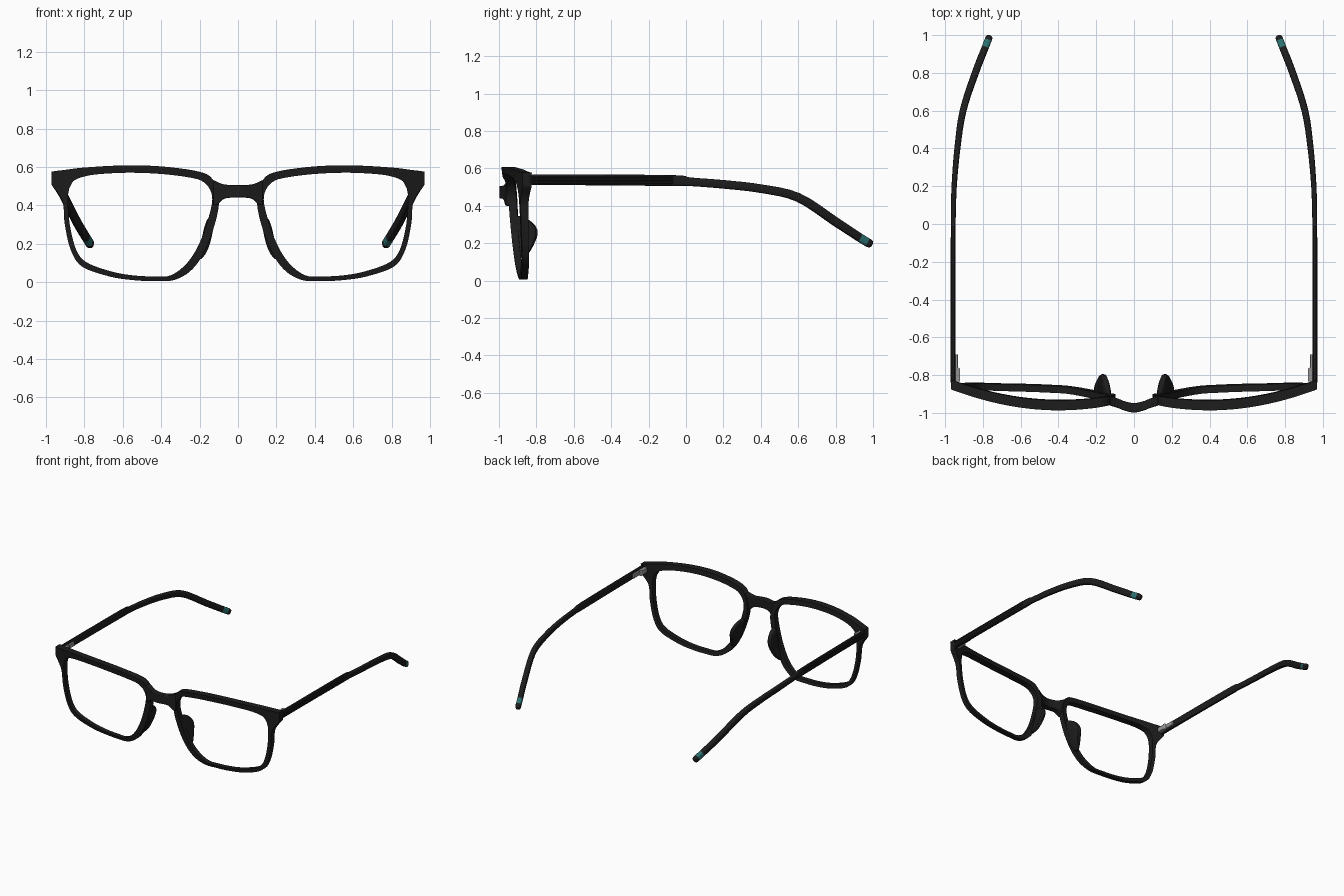
import bpy, bmesh
from math import cos, sin, pi, copysign
from mathutils import Vector

if "Cube" in bpy.data.objects:
    bpy.data.objects.remove(bpy.data.objects["Cube"])


def material(name, color):
    m = bpy.data.materials.new(name)
    m.use_nodes = True
    m.diffuse_color = (*color, 1)
    m.node_tree.nodes["Principled BSDF"].inputs["Base Color"].default_value = (*color, 1)
    return m


BLACK = material("matte black", (0.012, 0.012, 0.012))
TEAL = material("teal", (0.025, 0.16, 0.16))
GREY = material("hinge grey", (0.3, 0.3, 0.3))


def spline(rows, per, closed=False):
    """Catmull-Rom resampling of rows of any length."""
    pts = [Vector(r) for r in rows]
    n = len(pts)
    pick = (lambda i: pts[i % n]) if closed else (lambda i: pts[max(0, min(n - 1, i))])
    out = []
    for i in range(n if closed else n - 1):
        a, b, c, d = (pick(i + k) for k in (-1, 0, 1, 2))
        for s in range(per):
            t = s / per
            out.append(0.5 * (2 * b + (c - a) * t + (2 * a - 5 * b + 4 * c - d) * t ** 2
                              + (3 * b - a - 3 * c + d) * t ** 3))
    return out if closed else out + [pts[-1]]


def loft(name, rings, mats, closed=False, mirror=True, bevel=0, band=None):
    """Skin a list of rings; faces whose ring index lies in band take the second material."""
    bm = bmesh.new()
    vs = [[bm.verts.new(p) for p in ring] for ring in rings]
    n, k = len(vs), len(vs[0])
    for i in range(n if closed else n - 1):
        a, b = vs[i], vs[(i + 1) % n]
        for j in range(k):
            f = bm.faces.new((a[j], a[(j + 1) % k], b[(j + 1) % k], b[j]))
            f.material_index = int(band is not None and i in band)
    if not closed:
        bm.faces.new(vs[0][::-1])
        bm.faces.new(vs[-1])
    bmesh.ops.recalc_face_normals(bm, faces=bm.faces)
    me = bpy.data.meshes.new(name)
    bm.to_mesh(me)
    bm.free()
    ob = bpy.data.objects.new(name, me)
    bpy.context.collection.objects.link(ob)
    for m in mats:
        me.materials.append(m)
    bpy.ops.object.select_all(action='DESELECT')
    ob.select_set(True)
    bpy.context.view_layer.objects.active = ob
    bpy.ops.object.shade_smooth_by_angle(angle=0.7)
    if bevel:
        mod = ob.modifiers.new("soft edges", 'BEVEL')
        mod.width, mod.segments, mod.angle_limit = bevel, 2, 0.9
    if mirror:
        ob.modifiers.new("mirror", 'MIRROR')


def box(name, lo, hi, mat):
    rings = [[(x, y, z) for x, z in ((lo[0], lo[2]), (hi[0], lo[2]), (hi[0], hi[2]), (lo[0], hi[2]))]
             for y in (lo[1], hi[1])]
    loft(name, rings, [mat], bevel=0.002)


def front_y(x, z):
    """Wrapped and tilted surface the rims follow."""
    t = max(z, 0) / 0.58
    t = t ** 0.75
    top = -0.958 + 0.31 * (x - 0.38) ** 2
    return top * t + (-0.89 + 0.055 * x) * (1 - t)


# Rims: inner x, inner z, outer x, outer z around one lens opening
outline = [
    (.18, .522, .13, .532), (.27, .548, .2, .575), (.42, .565, .4, .603), (.58, .57, .6, .608),
    (.73, .562, .8, .597), (.81, .548, .9, .585), (.852, .53, .97, .576), (.862, .52, .97, .572),
    (.877, .492, .97, .51), (.88, .482, .968, .502), (.886, .43, .914, .42), (.876, .3, .902, .3),
    (.843, .17, .87, .165), (.788, .103, .81, .08), (.66, .056, .67, .03), (.55, .036, .55, .011),
    (.44, .03, .44, .006), (.35, .036, .33, .012), (.265, .1, .235, .07), (.2, .205, .165, .18),
    (.152, .34, .113, .33), (.135, .45, .1, .44)]
rings = []
for ix, iz, ox, oz in spline(outline, 5, closed=True):
    ox = min(ox, 0.97)
    h = 0.018 + 0.008 * (oz / 0.6) ** 2
    yi, yo = front_y(ix, iz), front_y(ox, oz)
    rings.append([(ix, yi - h, iz), (ox, yo - h, oz), (ox, yo + h, oz), (ix, yi + h, iz)])
loft("rims", rings, [BLACK], closed=True, bevel=0.005)

# Bridge: x, y, bottom z, top z
half = [(0, -.972, .44, .507), (.05, -.962, .439, .507), (.08, -.95, .43, .511),
        (.105, -.942, .405, .521), (.128, -.936, .4, .533)]
stations = [(-x, y, b, t) for x, y, b, t in half[:0:-1]] + half
rings = [[(x, y - .026, b), (x, y + .024, b), (x, y + .024, t), (x, y - .026, t)]
         for x, y, b, t in spline(stations, 4)]
loft("bridge", rings, [BLACK], mirror=False, bevel=0.006)

# Temples: x, y, z, half width, half height, with a coloured band near the tip
path = [(.957, -.86, .54, .012, .029), (.957, -.5, .539, .012, .029), (.957, -.06, .535, .012, .029),
        (.957, .02, .529, .013, .023), (.952, .2, .515, .014, .023), (.935, .4, .492, .016, .023),
        (.905, .6, .445, .018, .024), (.84, .8, .315, .019, .024), (.79, .928, .231, .019, .023),
        (.775, .967, .207, .019, .023), (.768, .985, .196, .018, .021), (.765, .993, .191, .01, .013)]
PER = 4
pts = spline(path, PER)
rings = []
for i, p in enumerate(pts):
    tan = pts[min(i + 1, len(pts) - 1)] - pts[max(i - 1, 0)]
    tan = Vector(tan[:3]).normalized()
    side = tan.cross(Vector((0, 0, 1))).normalized()
    up = side.cross(tan)
    ring = []
    for k in range(16):
        c, s = cos(k * pi / 8), sin(k * pi / 8)
        c, s = (copysign(abs(v) ** 0.6, v) for v in (c, s))
        ring.append(Vector(p[:3]) + side * c * p[3] + up * s * p[4])
    rings.append(ring)
loft("temples", rings, [BLACK, TEAL], band=range(8 * PER, 9 * PER))

# Raised ribs along the outside of each temple
for i, z in enumerate((.523, .539, .555)):
    box(f"temple_rib_{i + 1}", (.96, -.84, z - .005), (.971, -.07, z + .004), BLACK)

# Hinges: two leaves and a knuckle inside each corner
box("hinge_front_leaf", (.92, -.835, .52), (.95, -.775, .556), GREY)
box("hinge_temple_leaf", (.933, -.77, .523), (.95, -.69, .555), GREY)
knuckle = [[(.932 + .012 * cos(a * pi / 6), -.772 + .012 * sin(a * pi / 6), z) for a in range(12)]
           for z in (.518, .56)]
loft("hinge_knuckle", knuckle, [GREY])

# Nose pads: x, z, reach behind the rim, half thickness
pad = [(.13, .345, .035, .01), (.135, .325, .08, .018), (.142, .29, .115, .021),
       (.15, .25, .122, .022), (.163, .2, .1, .022), (.182, .15, .067, .019), (.2, .12, .035, .01)]
direction = Vector((.15, .99, 0))
across = Vector((.99, -.15, 0))
rings = []
for x, z, reach, thick in spline(pad, 3):
    mid = Vector((x, front_y(x, z), z)) + direction * reach / 2
    rings.append([mid + direction * cos(a * pi / 6) * reach / 2
                  + across * copysign(abs(sin(a * pi / 6)) ** 0.5, sin(a * pi / 6)) * thick
                  for a in range(12)])
loft("nose_pads", rings, [BLACK])
